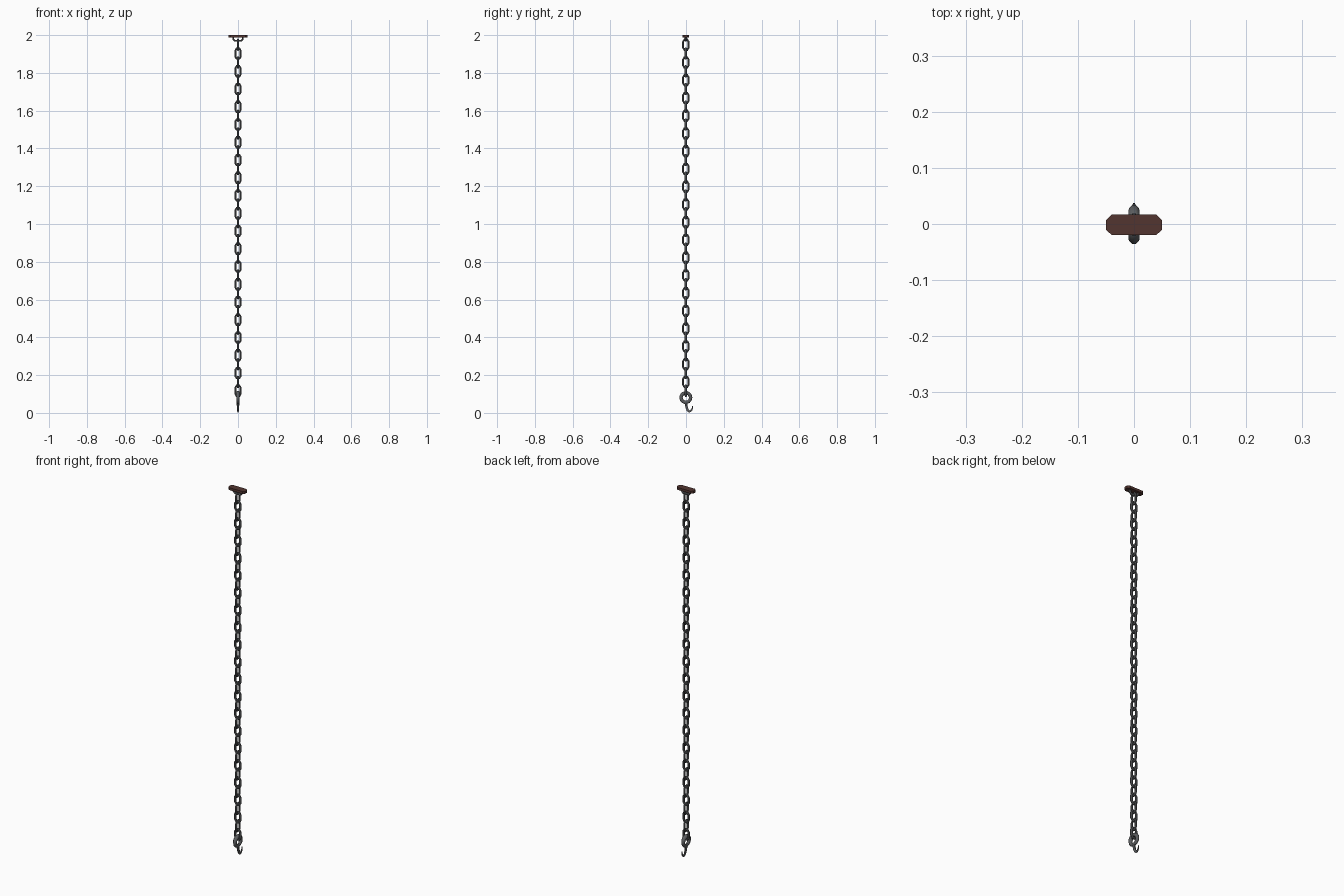
import bpy, bmesh, math
from mathutils import Vector

if "Cube" in bpy.data.objects:
    bpy.data.objects.remove(bpy.data.objects["Cube"])


def material(name, rgb):
    m = bpy.data.materials.new(name)
    m.diffuse_color = (*rgb, 1)
    m.use_nodes = True
    m.node_tree.nodes["Principled BSDF"].inputs["Base Color"].default_value = m.diffuse_color
    return m


IRON = material("dark_iron", (0.105, 0.11, 0.115))
RUST = material("rusty_brown", (0.085, 0.036, 0.03))


def finish(bm, name, mat):
    bmesh.ops.recalc_face_normals(bm, faces=bm.faces)
    me = bpy.data.meshes.new(name)
    bm.to_mesh(me)
    bm.free()
    me.materials.append(mat)
    ob = bpy.data.objects.new(name, me)
    bpy.context.collection.objects.link(ob)
    return ob


def tube(name, path, radii, closed, axis, sides=6, flat=None):
    """Sweep a polygon along a planar path; axis is the plane normal, flat the radii along it."""
    bm = bmesh.new()
    n = len(path)
    pts = [Vector(p) for p in path]
    axis = Vector(axis)
    flat = flat or radii
    rings = []
    for i, p in enumerate(pts):
        a = pts[i - 1] if closed or i else p
        b = pts[(i + 1) % n] if closed or i < n - 1 else p
        side = (b - a).normalized().cross(axis)
        ring = []
        for k in range(sides):
            t = 2 * math.pi * (k + 0.5) / sides
            ring.append(bm.verts.new(p + radii[i] * math.cos(t) * side + flat[i] * math.sin(t) * axis))
        rings.append(ring)
    for i in range(n if closed else n - 1):
        r, s = rings[i], rings[(i + 1) % n]
        for k in range(sides):
            j = (k + 1) % sides
            bm.faces.new((r[k], r[j], s[j], s[k]))
    if not closed:
        bm.faces.new(rings[0])
        bm.faces.new(rings[-1])
    ob = finish(bm, name, IRON)
    bpy.context.view_layer.objects.active = ob
    ob.select_set(True)
    bpy.ops.object.shade_smooth_by_angle(angle=math.radians(50))
    ob.select_set(False)
    return ob


# chain: 40 interlocked links, alternating by a quarter turn
WIRE, PITCH, TOP = 0.0062, 0.04697, 1.949
BEND = 0.0145
half = PITCH / 2 + WIRE - BEND
profile = []
for sign in (1, -1):
    for k in range(4):
        t = math.pi * k / 3
        profile.append((sign * BEND * math.cos(t), sign * (half + BEND * math.sin(t))))
link_y = tube("chain_link_side", [(0, u, v) for u, v in profile], [WIRE] * 8, True, (1, 0, 0))
link_x = tube("chain_link_front", [(u, 0, v) for u, v in profile], [WIRE] * 8, True, (0, 1, 0))
for i in range(40):
    src = (link_y, link_x)[i % 2]
    ob = src if i < 2 else src.copy()
    if i >= 2:
        bpy.context.collection.objects.link(ob)
    ob.location = (0, -0.001, TOP - i * PITCH)

# ceiling plate with clipped corners
bm = bmesh.new()
outline = [(-0.05, -0.01), (-0.04, -0.0195), (0.04, -0.0195), (0.05, -0.01),
           (0.05, 0.007), (0.04, 0.0165), (-0.04, 0.0165), (-0.05, 0.007)]
face = bm.faces.new([bm.verts.new((x, y, 1.987)) for x, y in outline])
ext = bmesh.ops.extrude_face_region(bm, geom=[face])
bmesh.ops.translate(bm, vec=(0, 0, 0.013),
                    verts=[v for v in ext["geom"] if isinstance(v, bmesh.types.BMVert)])
finish(bm, "ceiling_plate", RUST)

# staple holding the first link
tube("plate_staple", [(-0.025, -0.001, 1.99), (-0.025, -0.001, 1.979), (-0.017, -0.001, 1.970),
                      (0.017, -0.001, 1.970), (0.025, -0.001, 1.979), (0.025, -0.001, 1.99)],
     [0.0058] * 6, False, (0, 1, 0))

# ring at the bottom of the chain, slimmer towards its lower side
N = 14
ang = [2 * math.pi * k / N for k in range(N)]
tube("hook_ring", [(0, 0.0255 * math.cos(a) - 0.001, 0.081 + 0.0255 * math.sin(a)) for a in ang],
     [0.0098] * N, True, (1, 0, 0), sides=8, flat=[0.0095 + 0.002 * math.sin(a) for a in ang])

# tapering hook
hook = [(0, 0.056), (0.001, 0.042), (0.004, 0.027), (0.009, 0.0145), (0.016, 0.0075),
        (0.024, 0.009), (0.031, 0.017), (0.034, 0.027), (0.0345, 0.037)]
tube("hook", [(0, y, z) for y, z in hook],
     [0.0085, 0.008, 0.0075, 0.0073, 0.0068, 0.0058, 0.0048, 0.0035, 0.0015], False, (1, 0, 0),
     flat=[0.0075, 0.0068, 0.006, 0.0052, 0.0045, 0.004, 0.0035, 0.0028, 0.0015])
